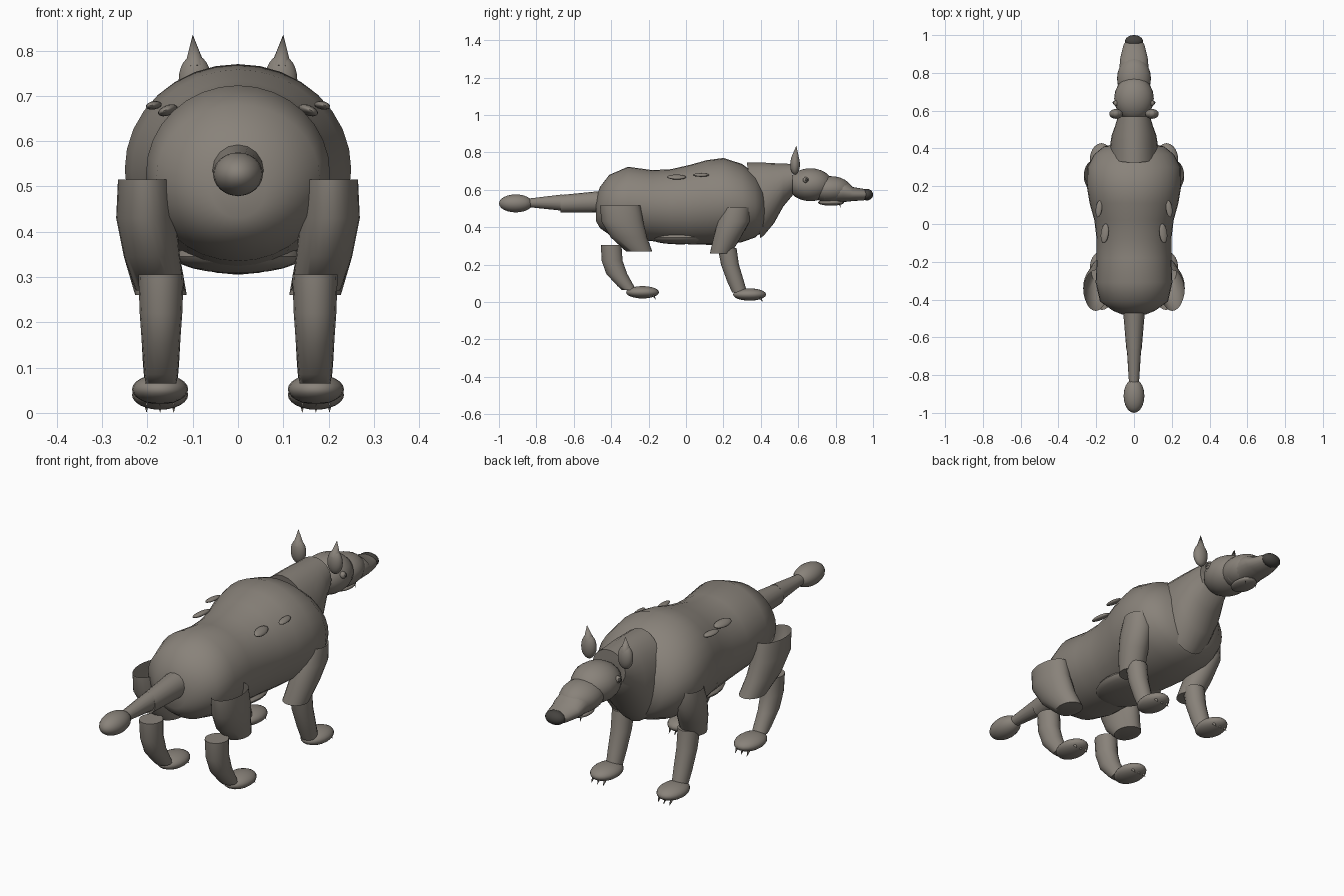
import bpy, bmesh, math
from mathutils import Matrix, Vector, Euler

cube = bpy.data.objects.get("Cube")
if cube:
    bpy.data.objects.remove(cube)


def material(name, rgb):
    m = bpy.data.materials.new(name)
    m.use_nodes = True
    m.diffuse_color = (*rgb, 1)
    m.node_tree.nodes["Principled BSDF"].inputs["Base Color"].default_value = (*rgb, 1)
    return m


FUR = material("grey brown fur", (0.25, 0.225, 0.195))
DARK = material("dark nose", (0.06, 0.056, 0.05))


def finish(name, bm, mat, angle=50):
    bmesh.ops.recalc_face_normals(bm, faces=bm.faces)
    mesh = bpy.data.meshes.new(name)
    bm.to_mesh(mesh)
    bm.free()
    mesh.materials.append(mat)
    ob = bpy.data.objects.new(name, mesh)
    bpy.context.collection.objects.link(ob)
    bpy.ops.object.select_all(action="DESELECT")
    ob.select_set(True)
    bpy.context.view_layer.objects.active = ob
    bpy.ops.object.shade_smooth_by_angle(angle=math.radians(angle))
    return ob


def loft(name, rings, upright=False, open_start=False, sides=24, mat=FUR):
    """Skin elliptical rings (x, y, z, radius across, other radius)."""
    bm = bmesh.new()
    loops = []
    for x, y, z, ra, rb in rings:
        loop = []
        for i in range(sides):
            t = math.tau * i / sides
            a, b = ra * math.cos(t), rb * math.sin(t)
            loop.append(bm.verts.new((x + a, y + b, z) if upright else (x + a, y, z + b)))
        loops.append(loop)
    for low, high in zip(loops, loops[1:]):
        for i in range(sides):
            j = (i + 1) % sides
            bm.faces.new((low[i], low[j], high[j], high[i]))
    bm.faces.new(loops[-1])
    if not open_start:
        bm.faces.new(loops[0])
    return finish(name, bm, mat)


def ball(name, centre, radii, mat=FUR, tilt=(0, 0, 0), u=20, v=12):
    bm = bmesh.new()
    matrix = (Matrix.Translation(centre) @ Euler(tilt).to_matrix().to_4x4()
              @ Matrix.Diagonal((*radii, 1)))
    bmesh.ops.create_uvsphere(bm, u_segments=u, v_segments=v, radius=1, matrix=matrix)
    return finish(name, bm, mat)


def spike(name, base, tip, radius, mat=FUR):
    base, tip = Vector(base), Vector(tip)
    d = tip - base
    bm = bmesh.new()
    matrix = Matrix.Translation((base + tip) / 2) @ d.to_track_quat("Z", "Y").to_matrix().to_4x4()
    bmesh.ops.create_cone(bm, cap_ends=True, segments=12, radius1=radius, radius2=0,
                          depth=d.length, matrix=matrix)
    return finish(name, bm, mat)


def along(rows):
    """Rings on the centre line from (y, top z, bottom z, half width)."""
    return [(0, y, (t + b) / 2, w, (t - b) / 2) for y, t, b, w in rows]


# Trunk, neck and belly
loft("body", along([
    (-0.48, 0.56, 0.43, 0.06), (-0.46, 0.615, 0.395, 0.11), (-0.41, 0.68, 0.36, 0.18),
    (-0.31, 0.723, 0.335, 0.203), (-0.18, 0.705, 0.325, 0.198), (-0.08, 0.71, 0.315, 0.198),
    (0.02, 0.733, 0.308, 0.21), (0.11, 0.758, 0.306, 0.235), (0.2, 0.77, 0.305, 0.25),
    (0.3, 0.738, 0.32, 0.247), (0.37, 0.685, 0.345, 0.21), (0.41, 0.63, 0.38, 0.16),
    (0.43, 0.56, 0.45, 0.07)]), sides=32)
ball("belly", (0, -0.03, 0.345), (0.14, 0.17, 0.037))
# The neck rings lean back at the bottom, giving a sloping throat
neck = loft("neck", along([
    (0.36, 0.745, 0.34, 0.13), (0.42, 0.745, 0.36, 0.126), (0.47, 0.742, 0.42, 0.118),
    (0.52, 0.74, 0.51, 0.1), (0.57, 0.738, 0.57, 0.085)]))
for v in neck.data.vertices:
    if v.co.y < 0.4:
        v.co.y += (0.55 - v.co.z) * 0.18

# Tail
loft("tail_root", along([(-0.67, 0.572, 0.478, 0.04), (-0.47, 0.592, 0.478, 0.057)]), sides=16)
loft("tail_end", along([(-0.85, 0.552, 0.508, 0.026), (-0.66, 0.575, 0.488, 0.038)]), sides=16)
ball("tail_tuft", (0, -0.91, 0.527), (0.055, 0.09, 0.048))

# Head, muzzle and nose
ball("cranium", (0, 0.665, 0.627), (0.105, 0.12, 0.088))
ball("muzzle", (0, 0.77, 0.603), (0.09, 0.115, 0.07))
loft("snout", along([
    (0.74, 0.635, 0.535, 0.078), (0.84, 0.648, 0.535, 0.076), (0.875, 0.632, 0.537, 0.073),
    (0.89, 0.615, 0.54, 0.07), (0.95, 0.605, 0.543, 0.055), (0.97, 0.595, 0.555, 0.042)]), sides=20)
ball("nose", (0, 0.967, 0.574), (0.048, 0.033, 0.031), DARK)
ball("lower_jaw", (0, 0.775, 0.532), (0.05, 0.07, 0.017))

for side, s in (("left", 1), ("right", -1)):
    # Face details
    ball(side + "_eye", (s * 0.094, 0.64, 0.652), (0.016, 0.016, 0.016), u=12, v=8)
    ball(side + "_pupil", (s * 0.105, 0.643, 0.653), (0.008, 0.009, 0.009), DARK, u=12, v=8)
    ball(side + "_ear", (s * 0.095, 0.583, 0.735), (0.036, 0.026, 0.055))
    spike(side + "_ear_tip", (s * 0.095, 0.583, 0.765), (s * 0.1, 0.59, 0.835), 0.023)
    spike(side + "_tooth", (s * 0.03, 0.82, 0.54), (s * 0.03, 0.825, 0.505), 0.007)

    # Raised patches on the back
    ball(side + "_rear_patch", (s * 0.155, -0.05, 0.668), (0.022, 0.052, 0.011),
         tilt=(0, s * 0.4, s * 0.12))
    ball(side + "_front_patch", (s * 0.186, 0.08, 0.679), (0.017, 0.045, 0.009),
         tilt=(0, s * 0.2, s * 0.12))

    # Hind leg
    loft(side + "_thigh", [
        (s * 0.203, -0.352, 0.515, 0.062, 0.108), (s * 0.203, -0.34, 0.43, 0.066, 0.112),
        (s * 0.19, -0.305, 0.345, 0.062, 0.097), (s * 0.172, -0.25, 0.27, 0.054, 0.07)],
        upright=True, open_start=True)
    loft(side + "_hind_shin", [
        (s * 0.17, -0.4, 0.305, 0.05, 0.055), (s * 0.17, -0.395, 0.22, 0.047, 0.056),
        (s * 0.17, -0.37, 0.15, 0.042, 0.056), (s * 0.17, -0.322, 0.085, 0.037, 0.044),
        (s * 0.17, -0.305, 0.065, 0.034, 0.038)], upright=True, sides=16)

    # Front leg
    loft(side + "_shoulder", [
        (s * 0.203, 0.27, 0.505, 0.06, 0.07), (s * 0.203, 0.255, 0.43, 0.063, 0.085),
        (s * 0.19, 0.22, 0.345, 0.062, 0.073), (s * 0.17, 0.185, 0.26, 0.057, 0.057)],
        upright=True, open_start=True)
    loft(side + "_front_shin", [
        (s * 0.17, 0.22, 0.29, 0.049, 0.05), (s * 0.17, 0.235, 0.2, 0.045, 0.048),
        (s * 0.17, 0.265, 0.11, 0.04, 0.045), (s * 0.17, 0.287, 0.05, 0.035, 0.04)],
        upright=True, sides=16)

    # Paws with small claws underneath
    for end, y, z in (("hind", -0.232, 0.052), ("front", 0.34, 0.04)):
        ball(f"{side}_{end}_paw", (s * 0.172, y, z), (0.062, 0.088, 0.033))
        for k in (-1, 0, 1):
            x = s * 0.172 + k * 0.03
            spike(f"{side}_{end}_claw", (x, y + 0.055, z - 0.015), (x, y + 0.072, z - 0.04), 0.007)
